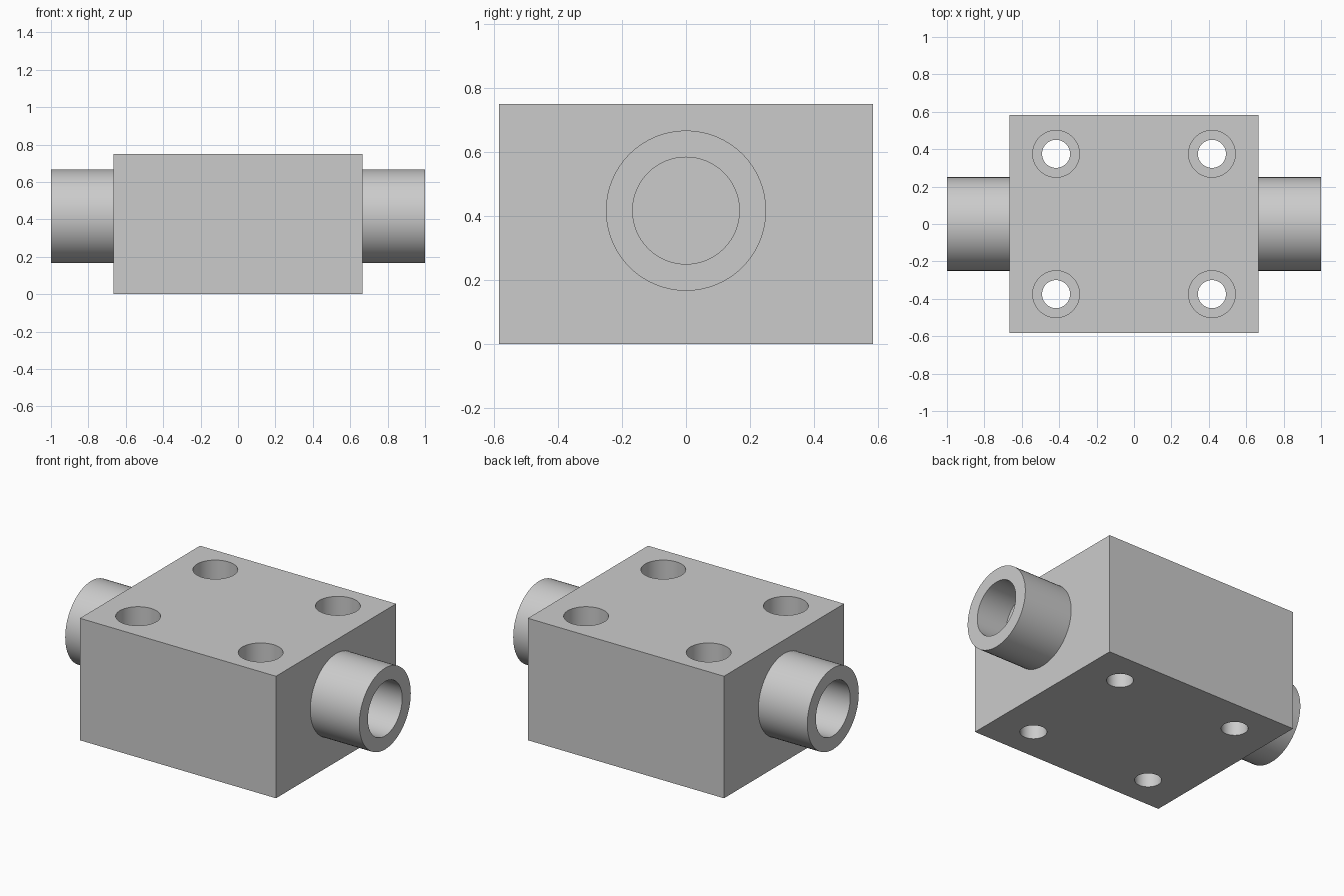
import bpy, bmesh, math
from mathutils import Matrix, Vector

if "Cube" in bpy.data.objects:
    bpy.data.objects.remove(bpy.data.objects["Cube"])

U = 1 / 12                      # design unit: overall length is 24 units
SEGS = 64


def make_object(name, bm):
    bmesh.ops.remove_doubles(bm, verts=bm.verts, dist=1e-5)
    bmesh.ops.recalc_face_normals(bm, faces=bm.faces)
    mesh = bpy.data.meshes.new(name)
    bm.to_mesh(mesh)
    bm.free()
    obj = bpy.data.objects.new(name, mesh)
    bpy.context.collection.objects.link(obj)
    return obj


def lathe(bm, profile, matrix):
    """Spin a (radius, height) profile round z, then place it."""
    start = len(bm.verts)
    verts = [bm.verts.new((r, 0, h)) for r, h in profile]
    edges = [bm.edges.new(pair) for pair in zip(verts, verts[1:])]
    bmesh.ops.spin(bm, geom=verts + edges, cent=(0, 0, 0), axis=(0, 0, 1),
                   angle=2 * math.pi, steps=SEGS, use_duplicate=False)
    bm.verts.ensure_lookup_table()
    bmesh.ops.transform(bm, matrix=matrix, verts=bm.verts[start:])


def smooth(obj):
    bpy.ops.object.select_all(action='DESELECT')
    obj.select_set(True)
    bpy.context.view_layer.objects.active = obj
    bpy.ops.object.shade_smooth_by_angle(angle=math.radians(30))


# Rectangular body
bm = bmesh.new()
bmesh.ops.create_cube(bm, size=1)
bmesh.ops.scale(bm, vec=(16 * U, 14 * U, 9 * U), verts=bm.verts)
bmesh.ops.translate(bm, vec=(0, 0, 4.5 * U), verts=bm.verts)
body = make_object("body", bm)

# Four counterbored screw holes, cut from one stepped cutter
bm = bmesh.new()
profile = [(0, -U), (0.9 * U, -U), (0.9 * U, 7 * U), (1.5 * U, 7 * U),
           (1.5 * U, 10 * U), (0, 10 * U)]
for sx in (-1, 1):
    for sy in (-1, 1):
        lathe(bm, profile, Matrix.Translation(Vector((sx * 5 * U, sy * 4.5 * U, 0))))
cutter = make_object("screw_hole_cutter", bm)
cutter.hide_render = True

cut = body.modifiers.new("screw_holes", 'BOOLEAN')
cut.operation = 'DIFFERENCE'
cut.solver = 'EXACT'
cut.object = cutter
bpy.context.view_layer.objects.active = body
body.select_set(True)
bpy.ops.object.modifier_apply(modifier=cut.name)
bpy.data.objects.remove(cutter)
smooth(body)

# Blind-bored round port on each end
port = [(0, 7.99 * U), (3 * U, 7.99 * U), (3 * U, 12 * U), (2 * U, 12 * U),
        (2 * U, 9.5 * U), (0, 9.5 * U)]
for name, side in (("left_port", -1), ("right_port", 1)):
    bm = bmesh.new()
    lathe(bm, port, Matrix.Translation((0, 0, 5 * U))
          @ Matrix.Rotation(side * math.pi / 2, 4, 'Y'))
    smooth(make_object(name, bm))
